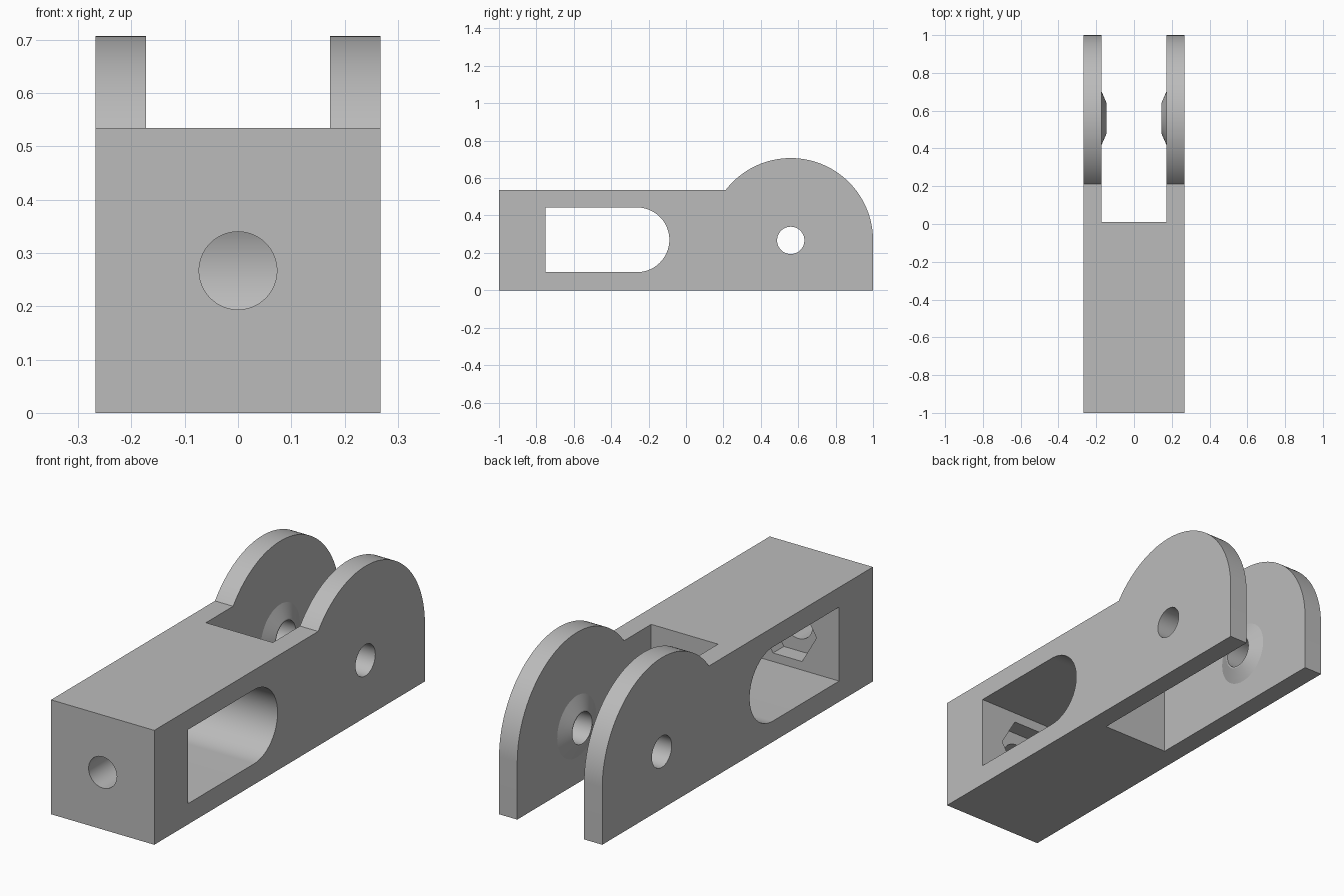
import bpy, bmesh
from math import pi, sin, cos, asin
from mathutils import Matrix

cube = bpy.data.objects.get("Cube")
if cube:
    bpy.data.objects.remove(cube, do_unlink=True)

grey = bpy.data.materials.new("plain grey")
grey.use_nodes = True
colour = (0.5, 0.5, 0.5, 1)
grey.diffuse_color = colour
grey.node_tree.nodes["Principled BSDF"].inputs["Base Color"].default_value = colour

HALF, TOP, MID = 0.267, 0.535, 0.267
FORK, PIN_Y, EAR_R, HOLE_R = 0.173, 0.56, 0.44, 0.073


def finish(name, bm):
    bmesh.ops.recalc_face_normals(bm, faces=bm.faces)
    mesh = bpy.data.meshes.new(name)
    bm.to_mesh(mesh)
    bm.free()
    ob = bpy.data.objects.new(name, mesh)
    bpy.context.collection.objects.link(ob)
    mesh.materials.append(grey)
    return ob


def arc(y, z, r, start, end, n):
    steps = [start + (end - start) * i / n for i in range(n + 1)]
    return [(y + r * cos(a), z + r * sin(a)) for a in steps]


def extrude_x(name, profile, x0, x1):
    bm = bmesh.new()
    face = bm.faces.new([bm.verts.new((x0, y, z)) for y, z in profile])
    new = bmesh.ops.extrude_face_region(bm, geom=[face])["geom"]
    verts = [v for v in new if isinstance(v, bmesh.types.BMVert)]
    bmesh.ops.translate(bm, verts=verts, vec=(x1 - x0, 0, 0))
    return finish(name, bm)


def cylinder(name, centre, r1, r2, depth, axis, angle, sides=64):
    bm = bmesh.new()
    bmesh.ops.create_cone(bm, cap_ends=True, segments=sides, radius1=r1, radius2=r2, depth=depth,
                          matrix=Matrix.Translation(centre) @ Matrix.Rotation(angle, 4, axis))
    return finish(name, bm)


def combine(target, tool, operation):
    tool.hide_render = True
    mod = target.modifiers.new(tool.name, 'BOOLEAN')
    mod.operation, mod.solver, mod.object = operation, 'EXACT', tool
    bpy.context.view_layer.objects.active = target
    bpy.ops.object.modifier_apply(modifier=mod.name)
    bpy.data.objects.remove(tool, do_unlink=True)


# Body with rounded ears, as one side profile
start = pi - asin((TOP - MID) / EAR_R)
profile = [(-1, 0), (1, 0)] + arc(PIN_Y, MID, EAR_R, 0, start, 64) + [(-1, TOP)]
body = extrude_x("clevis_body", profile, -HALF, HALF)

# Fork gap between the ears
combine(body, extrude_x("fork_gap", [(0.01, -1), (2, -1), (2, 2), (0.01, 2)], -FORK, FORK), 'DIFFERENCE')

# Window with one round end
window = [(-0.75, 0.097)] + arc(-0.262, 0.27, 0.173, -pi / 2, pi / 2, 40) + [(-0.75, 0.443)]
combine(body, extrude_x("window", window, -1, 1), 'DIFFERENCE')

# Conical bosses inside the ears
for side in (-1, 1):
    boss = cylinder("boss", (side * (FORK - 0.008), PIN_Y, MID), 0.172, 0.08, 0.04, 'Y', -side * pi / 2)
    combine(body, boss, 'UNION')

# Pin hole, front rod hole and hexagonal nut pocket
combine(body, cylinder("pin_hole", (0, PIN_Y, MID), HOLE_R, HOLE_R, 2, 'Y', pi / 2), 'DIFFERENCE')
combine(body, cylinder("rod_hole", (0, -0.85, MID), HOLE_R, HOLE_R, 0.5, 'X', pi / 2), 'DIFFERENCE')
pocket = cylinder("nut_pocket", (0, -0.73, MID), 0.15, 0.15, 0.2, 'X', pi / 2, 6)
pocket.data.transform(Matrix.Translation((0, -0.73, MID)) @ Matrix.Rotation(pi / 6, 4, 'Y')
                      @ Matrix.Translation((0, 0.73, -MID)))
combine(body, pocket, 'DIFFERENCE')

bpy.ops.object.select_all(action='DESELECT')
body.select_set(True)
bpy.context.view_layer.objects.active = body
bpy.ops.object.shade_smooth_by_angle(angle=pi / 9)
